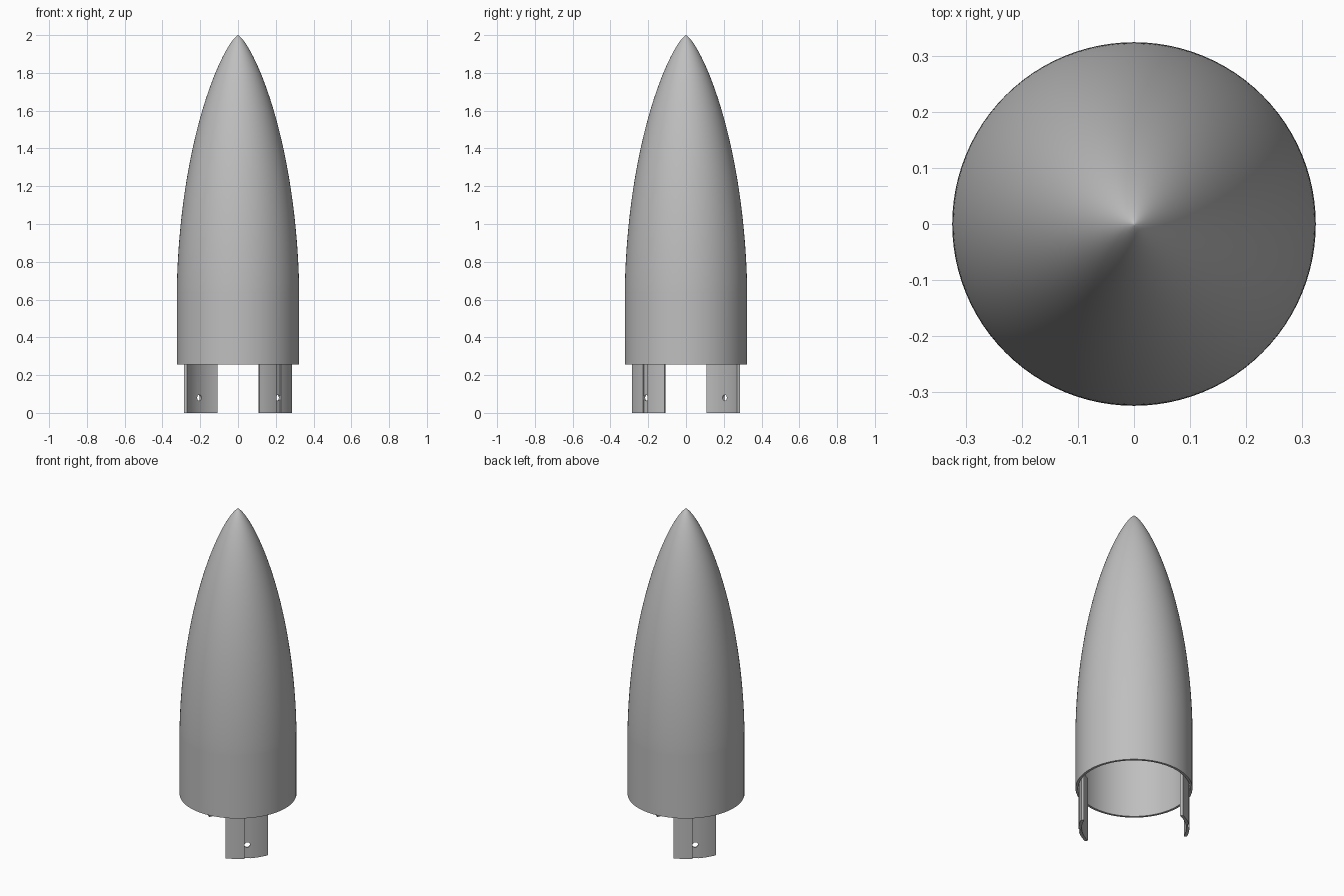
import bpy, bmesh, math
from mathutils import Matrix, Vector

if "Cube" in bpy.data.objects:
    bpy.data.objects.remove(bpy.data.objects["Cube"], do_unlink=True)

RADIUS, WALL = 0.324, 0.014
RIM_Z, SHOULDER_Z, TIP_Z = 0.255, 0.64, 2.0
TAB_OUT, TAB_IN, TAB_TOP = 0.307, 0.29, 0.40

grey = bpy.data.materials.new("plain grey")
grey.use_nodes = True
grey.diffuse_color = (0.52, 0.52, 0.52, 1)
grey.node_tree.nodes["Principled BSDF"].inputs["Base Color"].default_value = grey.diffuse_color


def make_object(name, bm):
    bmesh.ops.recalc_face_normals(bm, faces=bm.faces)
    mesh = bpy.data.meshes.new(name)
    bm.to_mesh(mesh)
    bm.free()
    mesh.materials.append(grey)
    obj = bpy.data.objects.new(name, mesh)
    bpy.context.collection.objects.link(obj)
    return obj


def activate(obj):
    bpy.ops.object.select_all(action='DESELECT')
    obj.select_set(True)
    bpy.context.view_layer.objects.active = obj


def smooth(obj):
    activate(obj)
    bpy.ops.object.shade_smooth_by_angle(angle=math.radians(30))


def ogive(t, bulge=0.4):
    """Radius fraction and height fraction from shoulder (t=0) to tip (t=1)."""
    a = math.pi * (1 - t)
    area = max(0, a - math.sin(2 * a) / 2 + bulge * math.sin(a) ** 3)
    return math.sqrt(area / math.pi), (1 + math.cos(a)) / 2


# Hollow pointed shell: outer and inner profiles spun about z
def curve(radius, tip, steps=48):
    pts = [(radius, RIM_Z)]
    for i in range(steps + 1):
        r, h = ogive(i / steps)
        pts.append((radius * r, SHOULDER_Z + (tip - SHOULDER_Z) * h))
    return pts


bm = bmesh.new()
profile = curve(RADIUS, TIP_Z)[::-1] + curve(RADIUS - WALL, TIP_Z - 0.04)
verts = [bm.verts.new((r, 0, z)) for r, z in profile]
edges = [bm.edges.new(pair) for pair in zip(verts, verts[1:])]
bmesh.ops.spin(bm, geom=verts + edges, cent=(0, 0, 0), axis=(0, 0, 1),
               angle=math.tau, steps=96, use_merge=False)
bmesh.ops.remove_doubles(bm, verts=bm.verts, dist=1e-5)
smooth(make_object("nose_shell", bm))


# Curved mounting tabs, each with an outer groove and a pin hole
def cut(obj, cutter):
    mod = obj.modifiers.new("cut", 'BOOLEAN')
    mod.operation, mod.solver, mod.object = 'DIFFERENCE', 'EXACT', cutter
    cutter.hide_render = True
    activate(obj)
    bpy.ops.object.modifier_apply(modifier=mod.name)
    bpy.data.objects.remove(cutter, do_unlink=True)


def tab(name, angle, half=math.radians(23), steps=14):
    bm = bmesh.new()
    arc = [angle + half * (2 * i / steps - 1) for i in range(steps + 1)]
    rows = [[bm.verts.new((r * math.cos(a), r * math.sin(a), 0)) for a in arc]
            for r in (TAB_IN, TAB_OUT)]
    faces = [bm.faces.new((rows[0][i], rows[1][i], rows[1][i + 1], rows[0][i + 1]))
             for i in range(steps)]
    top = bmesh.ops.extrude_face_region(bm, geom=faces, use_keep_orig=True)["geom"]
    bmesh.ops.translate(bm, vec=(0, 0, TAB_TOP),
                        verts=[v for v in top if isinstance(v, bmesh.types.BMVert)])
    obj = make_object(name, bm)
    turn = Matrix.Rotation(angle, 4, 'Z')

    bm = bmesh.new()
    bmesh.ops.create_cube(bm, size=1, matrix=turn @ Matrix.Translation((0.349, 0, 0.2))
                          @ Matrix.Diagonal((0.1, 0.033, 1, 1)))
    cut(obj, make_object("groove_cutter", bm))

    bm = bmesh.new()
    bmesh.ops.create_cone(bm, cap_ends=True, segments=24, radius1=0.016, radius2=0.016, depth=0.2,
                          matrix=turn @ Matrix.Translation((0.3, 0, 0.08))
                          @ Matrix.Rotation(math.pi / 2, 4, 'Y'))
    cut(obj, make_object("hole_cutter", bm))
    smooth(obj)


tab("front_left_tab", math.radians(-45))
tab("back_right_tab", math.radians(135))
